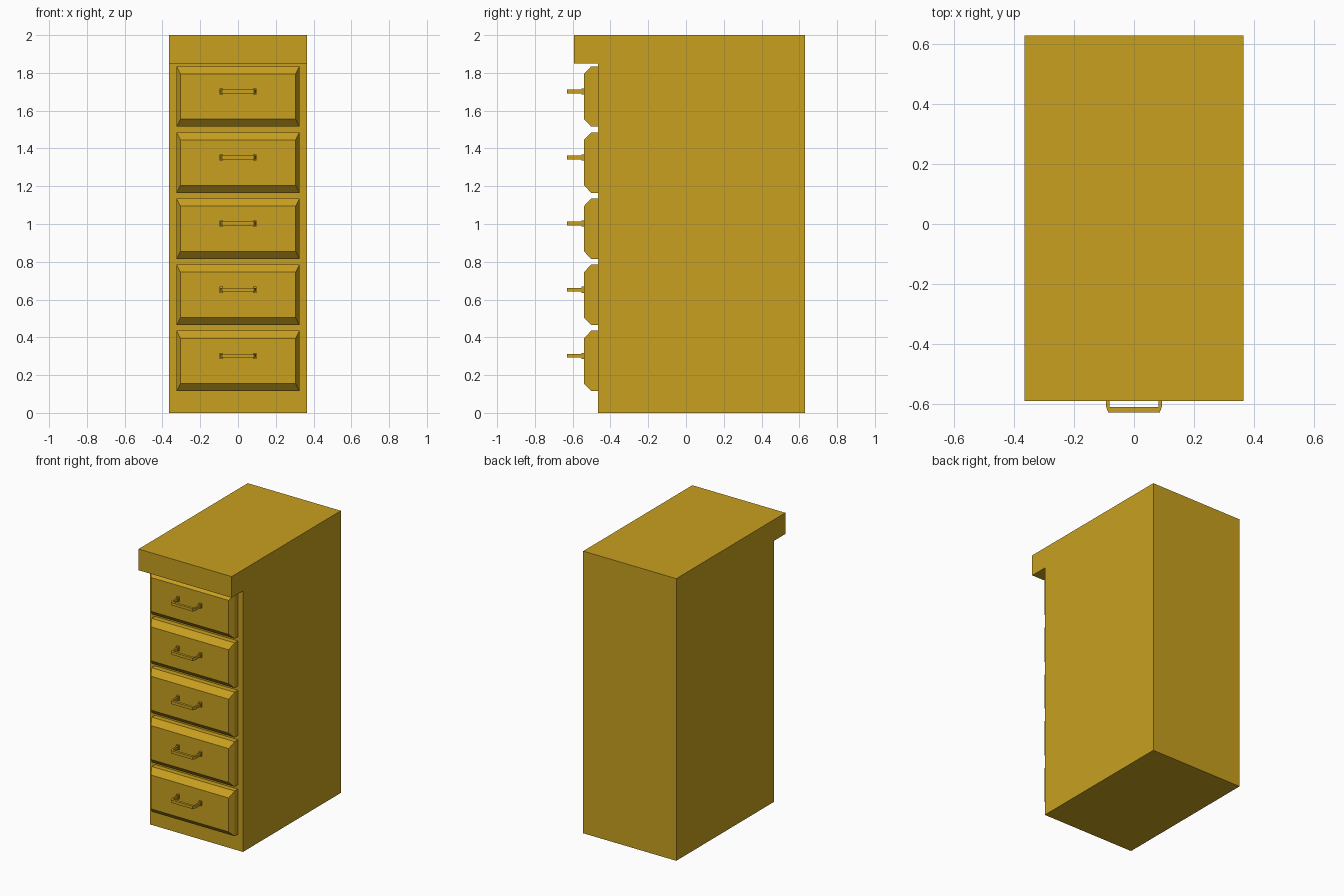
import bpy, bmesh

if "Cube" in bpy.data.objects:
    bpy.data.objects.remove(bpy.data.objects["Cube"])

mat = bpy.data.materials.new("ochre")
mat.diffuse_color = (0.578, 0.352, 0.014, 1)
mat.use_nodes = True
mat.node_tree.nodes["Principled BSDF"].inputs["Base Color"].default_value = mat.diffuse_color


def finish(name, bm):
    bmesh.ops.recalc_face_normals(bm, faces=bm.faces)
    me = bpy.data.meshes.new(name)
    bm.to_mesh(me)
    bm.free()
    me.materials.append(mat)
    ob = bpy.data.objects.new(name, me)
    bpy.context.collection.objects.link(ob)
    return ob


def extrude_profile(bm, pts, offset):
    face = bm.faces.new([bm.verts.new(p) for p in pts])
    ext = bmesh.ops.extrude_face_region(bm, geom=[face])
    verts = [v for v in ext["geom"] if isinstance(v, bmesh.types.BMVert)]
    bmesh.ops.translate(bm, verts=verts, vec=offset)


def rect(hx, y, z0, z1):
    return [(-hx, y, z0), (hx, y, z0), (hx, y, z1), (-hx, y, z1)]


# Cabinet body with overhanging top lip
W, BACK, FRONT, LIP = 0.365, 0.63, -0.465, -0.592
bm = bmesh.new()
side = [(BACK, 0), (BACK, 2), (LIP, 2), (LIP, 1.85), (FRONT, 1.85), (FRONT, 0)]
extrude_profile(bm, [(-W, y, z) for y, z in side], (2 * W, 0, 0))
finish("cabinet_body", bm)


# Drawer front: slab whose face is chamfered towards the front
def drawer_front(i, zc):
    bm = bmesh.new()
    sections = [(0.325, FRONT, 0.16), (0.325, -0.502, 0.16), (0.305, -0.54, 0.12)]
    rings = [[bm.verts.new(p) for p in rect(hx, y, zc - hz, zc + hz)]
             for hx, y, hz in sections]
    bm.faces.new(rings[0])
    bm.faces.new(rings[-1])
    for a, b in zip(rings, rings[1:]):
        for k in range(4):
            n = (k + 1) % 4
            bm.faces.new((a[k], a[n], b[n], b[k]))
    finish(f"drawer_front_{i}", bm)


# Pull handle: flat U-shaped bar with two square feet
def handle(i, zc):
    bm = bmesh.new()
    half = [(0.082, -0.54), (0.094, -0.54), (0.094, -0.608), (0.086, -0.63)]
    inner = [(0.082, -0.612)]
    outline = half + [(-x, y) for x, y in reversed(half)]
    outline += [(-x, y) for x, y in inner] + inner
    extrude_profile(bm, [(x, y, zc - 0.01) for x, y in outline], (0, 0, 0.02))
    for s in (-1, 1):
        foot = [(s * 0.088 + x, -0.54, z) for x, _, z in rect(0.009, 0, zc - 0.016, zc + 0.016)]
        extrude_profile(bm, foot, (0, -0.014, 0))
    finish(f"handle_{i}", bm)


for i in range(5):
    drawer_front(i + 1, 0.275 + 0.35 * i)
    handle(i + 1, 0.302 + 0.35 * i)
